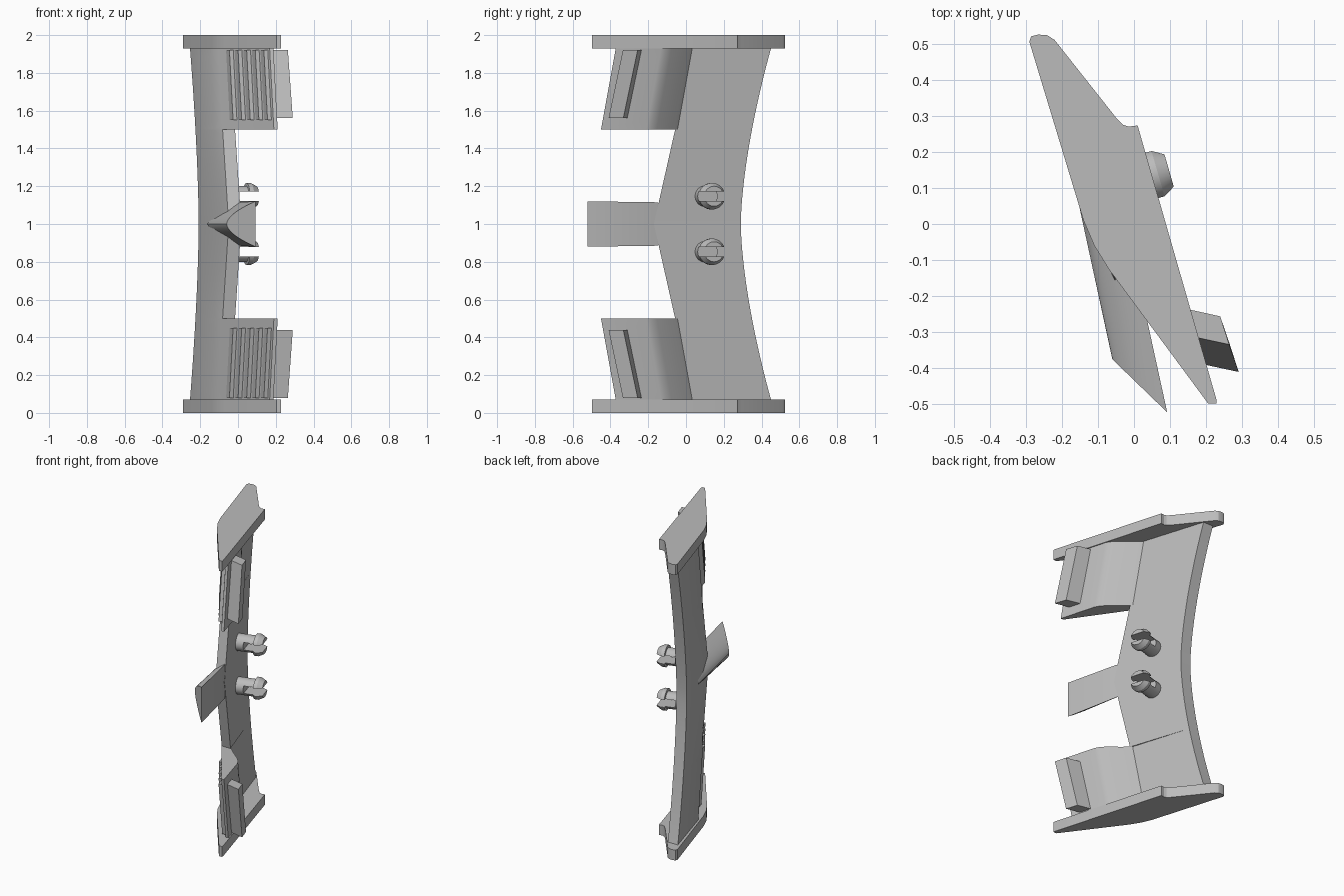
import bpy, bmesh, math
from mathutils import Vector, Matrix

cube = bpy.data.objects.get("Cube")
if cube:
    bpy.data.objects.remove(cube)

grey = bpy.data.materials.new("light_grey")
grey.use_nodes = True
grey.diffuse_color = (0.5, 0.5, 0.5, 1)
grey.node_tree.nodes["Principled BSDF"].inputs["Base Color"].default_value = (0.5, 0.5, 0.5, 1)


def finish(name, bm, smooth=True):
    bmesh.ops.recalc_face_normals(bm, faces=bm.faces)
    mesh = bpy.data.meshes.new(name)
    bm.to_mesh(mesh)
    bm.free()
    mesh.materials.append(grey)
    obj = bpy.data.objects.new(name, mesh)
    bpy.context.collection.objects.link(obj)
    if smooth:
        bpy.ops.object.select_all(action="DESELECT")
        obj.select_set(True)
        bpy.context.view_layer.objects.active = obj
        bpy.ops.object.shade_smooth_by_angle(angle=math.radians(25))
    return obj


def loft(name, sections, smooth=True):
    """Skin closed sections of equal length and cap both ends."""
    bm = bmesh.new()
    rings = [[bm.verts.new(p) for p in s] for s in sections]
    for a, b in zip(rings, rings[1:]):
        for i in range(len(a)):
            j = (i + 1) % len(a)
            bm.faces.new((a[i], a[j], b[j], b[i]))
    bm.faces.new(rings[0])
    bm.faces.new(rings[-1])
    return finish(name, bm, smooth)


def outer(y):
    return -0.125 - 0.287 * y


def inner(y):
    return -0.045 - 0.3 * y


def back_edge(h):
    return 0.29 + 0.16 * (abs(h) / 0.93) ** 1.6


# Centre panel with curved rear edge and V-shaped front edge
sections = []
for i in range(-10, 11):
    h = i * 0.05
    yb, yf = back_edge(h), -0.17 + 0.225 * abs(h)
    sections.append([(outer(yb), yb, 1 + h), (inner(yb), yb, 1 + h),
                     (inner(yf) + 0.012, yf, 1 + h), (outer(yf) + 0.027, yf, 1 + h),
                     (outer(0), 0, 1 + h)])
loft("centre_panel", sections)

PLATE = [(-0.29, 0.505), (-0.285, 0.52), (-0.265, 0.525), (-0.24, 0.523), (-0.22, 0.51),
         (-0.05, 0.295), (-0.03, 0.275), (-0.015, 0.27), (0.01, 0.273), (0.228, -0.485),
         (0.228, -0.497), (0.205, -0.497), (-0.07, -0.125), (-0.11, -0.06), (-0.14, 0.01)]
LEFT_BEND = [(-0.125, 0.0), (-0.082, -0.057), (0.19, -0.45)]
# The inner face steps outward, then runs flush with the end plate
RIGHT_BEND = [(0.21, -0.45), (0.143, -0.21), (0.13, -0.185), (0.105, -0.155),
              (0.02, -0.085), (-0.005, -0.062), (-0.027, -0.045)]
BLOCK = [(0.29, -0.41), (0.265, -0.332), (0.13, -0.302), (0.15, -0.38)]

for side, label in ((1, "upper"), (-1, "lower")):
    # End plate
    loft(label + "_end_plate", [[(x, y, 1 + side * h) for x, y in PLATE] for h in (0.93, 1.0)])

    # Wing that thickens into a swept front flap
    sections = []
    for i in range(9):
        s = i / 8
        h = 0.5 + 0.44 * s
        yb = back_edge(h)
        sec = [(outer(yb), yb)] + [(x - 0.023 * s, y + 0.08 * s)
                                   for x, y in LEFT_BEND + RIGHT_BEND] + [(inner(yb), yb)]
        sections.append([(x, y, 1 + side * h) for x, y in sec])
    loft(label + "_flap_wing", sections)

    # Stepped louvres on the outer face of the flap
    start, end = Vector((-0.048, -0.106)), Vector((0.18, -0.436))
    along = Vector((0.28, -0.96))
    inward = Vector((0.82, 0.575))
    step = (end - start) / 5
    for k in range(5):
        a = start + step * k + inward * 0.004
        b = a + step
        apex = a + along * step.dot(along)
        sections = []
        for h in (0.55, 0.92):
            s = (h - 0.5) / 0.44
            d = Vector((-0.023 * s, 0.08 * s))
            sec = [p + d for p in (a, apex, b, (a + b) / 2 + inward * 0.006)]
            sections.append([(p.x, p.y, 1 + side * h) for p in sec])
        loft(f"{label}_louvre_{k + 1}", sections, False)

    # Slanted block behind the flap
    loft(label + "_block", [[(x - 0.026 * t, y + 0.076 * t, 1 + side * (0.56 + 0.36 * t))
                             for x, y in BLOCK] for t in (0, 1)], False)

    # Clip peg: turned profile with a flanged head and a slot
    axis = Vector((0.961, 0.276, 0))
    across = Vector((-0.276, 0.961, 0))
    base = Vector((-0.116, 0.087, 1 + side * 0.147))
    rings = []
    for d, r in ((0, 0.055), (0.165, 0.055), (0.167, 0.07), (0.19, 0.07), (0.222, 0.053)):
        angles = [math.tau * k / 32 for k in range(32)]
        rings.append([base + axis * d + across * (r * math.cos(a)) + Vector((0, 0, r * math.sin(a)))
                      for a in angles])
    peg = loft(label + "_peg", rings)

    bm = bmesh.new()
    turn = Matrix.Translation(base + axis * 0.2) @ Matrix.Rotation(math.atan2(0.276, 0.961), 4, "Z")
    bmesh.ops.create_cube(bm, size=1, matrix=turn @ Matrix.Diagonal((0.2, 0.3, 0.05, 1)))
    cutter = finish(label + "_slot_cutter", bm, False)
    cutter.hide_render = True
    cutter.hide_viewport = True
    cut = peg.modifiers.new("slot", "BOOLEAN")
    cut.operation = "DIFFERENCE"
    cut.solver = "EXACT"
    cut.object = cutter

# Nose: pointed ridge blending into the panel, flat underside, slanted front
sections = []
for ridge, corner, half, power in (((-0.165, 0.11), (0.012, -0.155), 0.115, 1.3),
                                   ((-0.06, -0.375), (0.092, -0.522), 0.12, 1.8)):
    r, c = Vector(ridge), Vector(corner)
    sec = []
    for i in range(-10, 11):
        u = i / 10
        p = r.lerp(c, abs(u) ** power)
        sec.append((p.x, p.y, 1 + half * u))
    sections.append(sec)
loft("nose", sections)
